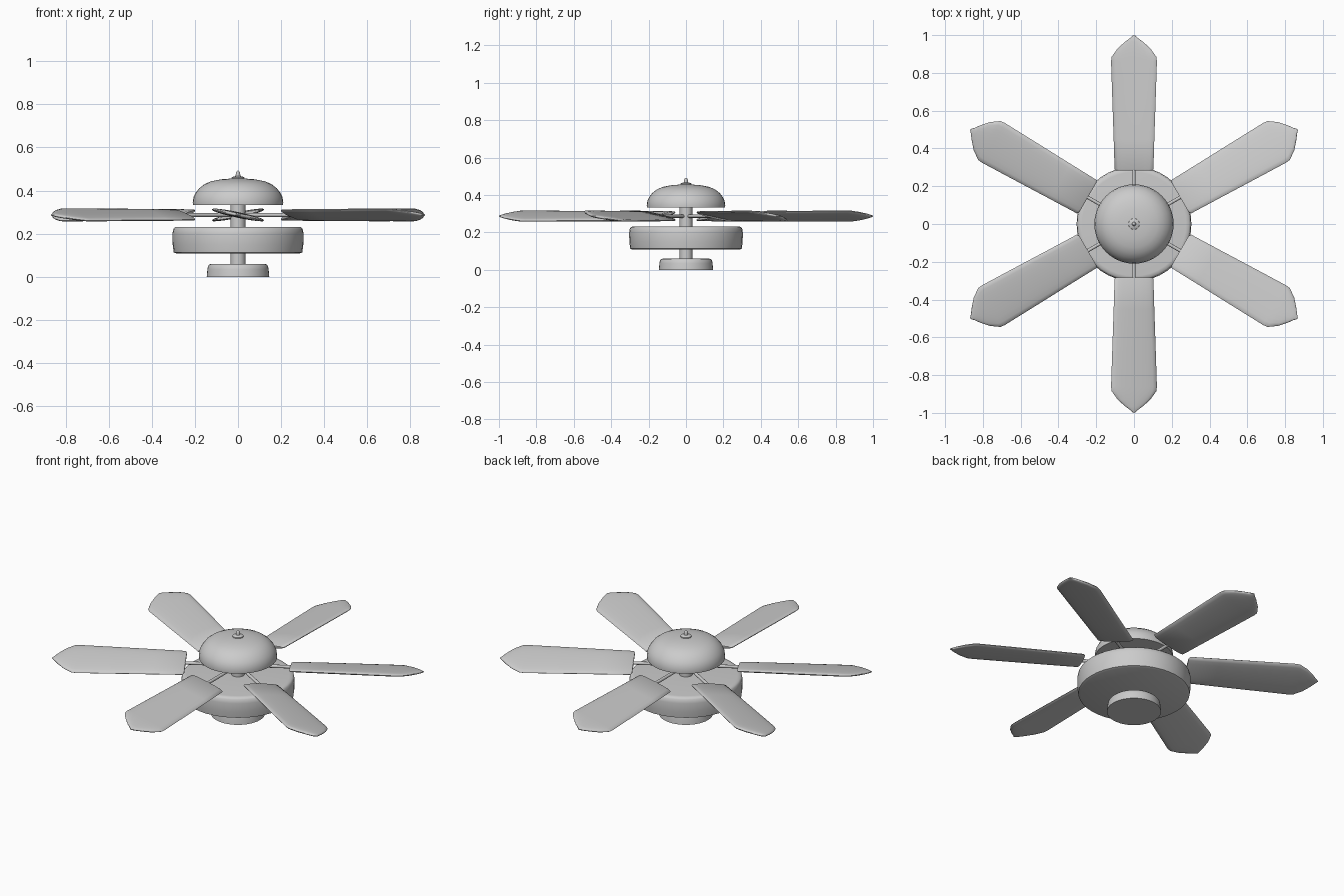
import bpy, bmesh
from math import pi, cos, sin, radians
from mathutils import Matrix

if "Cube" in bpy.data.objects:
    bpy.data.objects.remove(bpy.data.objects["Cube"])


def finish(name, bm, angle=40):
    bmesh.ops.recalc_face_normals(bm, faces=bm.faces)
    mesh = bpy.data.meshes.new(name)
    bm.to_mesh(mesh)
    bm.free()
    ob = bpy.data.objects.new(name, mesh)
    bpy.context.collection.objects.link(ob)
    bpy.ops.object.select_all(action='DESELECT')
    ob.select_set(True)
    bpy.context.view_layer.objects.active = ob
    bpy.ops.object.shade_smooth_by_angle(angle=radians(angle))
    return ob


def loft(bm, rings):
    """Skin closed rings of points and cap both ends."""
    vs = [[bm.verts.new(p) for p in ring] for ring in rings]
    n = len(vs[0])
    for a, b in zip(vs, vs[1:]):
        for i in range(n):
            j = (i + 1) % n
            bm.faces.new((a[i], a[j], b[j], b[i]))
    bm.faces.new(vs[0][::-1])
    bm.faces.new(vs[-1])


def lathe(name, profile, n=40):
    bm = bmesh.new()
    loft(bm, [[(r * cos(2 * pi * i / n), r * sin(2 * pi * i / n), z)
               for i in range(n)] for r, z in profile])
    return finish(name, bm)


# Central body, bottom to top
lathe("lower_cap", [(0.145, 0), (0.142, 0.035), (0.139, 0.05), (0.132, 0.058), (0.12, 0.06)])
lathe("shaft", [(0.035, 0.05), (0.035, 0.36)], 24)
lathe("motor_drum", [(0.285, 0.108), (0.298, 0.113), (0.303, 0.15), (0.304, 0.2),
                     (0.30, 0.222), (0.292, 0.23), (0.275, 0.232)])
lathe("canopy_dome", [(0.209, 0.332), (0.21, 0.345), (0.206, 0.37), (0.196, 0.39),
                      (0.18, 0.411), (0.155, 0.43), (0.125, 0.443), (0.08, 0.452), (0.03, 0.456)])
lathe("finial", [(0.03, 0.452), (0.029, 0.461), (0.022, 0.465), (0.011, 0.467),
                 (0.01, 0.482), (0.006, 0.489), (0.002, 0.492)], 20)

# Blade stations: distance from centre, half width, half thickness
STATIONS = [(0.282, 0.092, 0.007), (0.290, 0.105, 0.012), (0.45, 0.110, 0.013),
            (0.65, 0.117, 0.013), (0.86, 0.124, 0.012), (0.885, 0.121, 0.012),
            (0.93, 0.088, 0.011), (0.965, 0.048, 0.009), (0.985, 0.02, 0.007),
            (1.0, 0.003, 0.002)]
PITCH = Matrix.Rotation(radians(12), 4, 'X')
LIFT = Matrix.Translation((0, 0, 0.287))


def blade_ring(r, w, t, n=20):
    ring = []
    for i in range(n):
        a = 2 * pi * i / n
        c, s = cos(a), sin(a)
        ring.append((r, w * c, t * (abs(s) ** 0.7) * (1 if s >= 0 else -1)))
    return ring


# Six pitched blades, each on a thin rod
for k in range(6):
    turn = Matrix.Rotation(radians(30 + 60 * k), 4, 'Z')
    bm = bmesh.new()
    loft(bm, [blade_ring(*s) for s in STATIONS])
    # clockwise edge is raised
    bm.transform(turn @ LIFT @ PITCH.inverted())
    finish(f"blade_{k + 1}", bm, 50)

    bm = bmesh.new()
    loft(bm, [[(r, 0.009 * cos(pi * i / 6), 0.009 * sin(pi * i / 6)) for i in range(12)]
              for r in (0.02, 0.32)])
    bm.transform(turn @ LIFT)
    finish(f"blade_rod_{k + 1}", bm)
